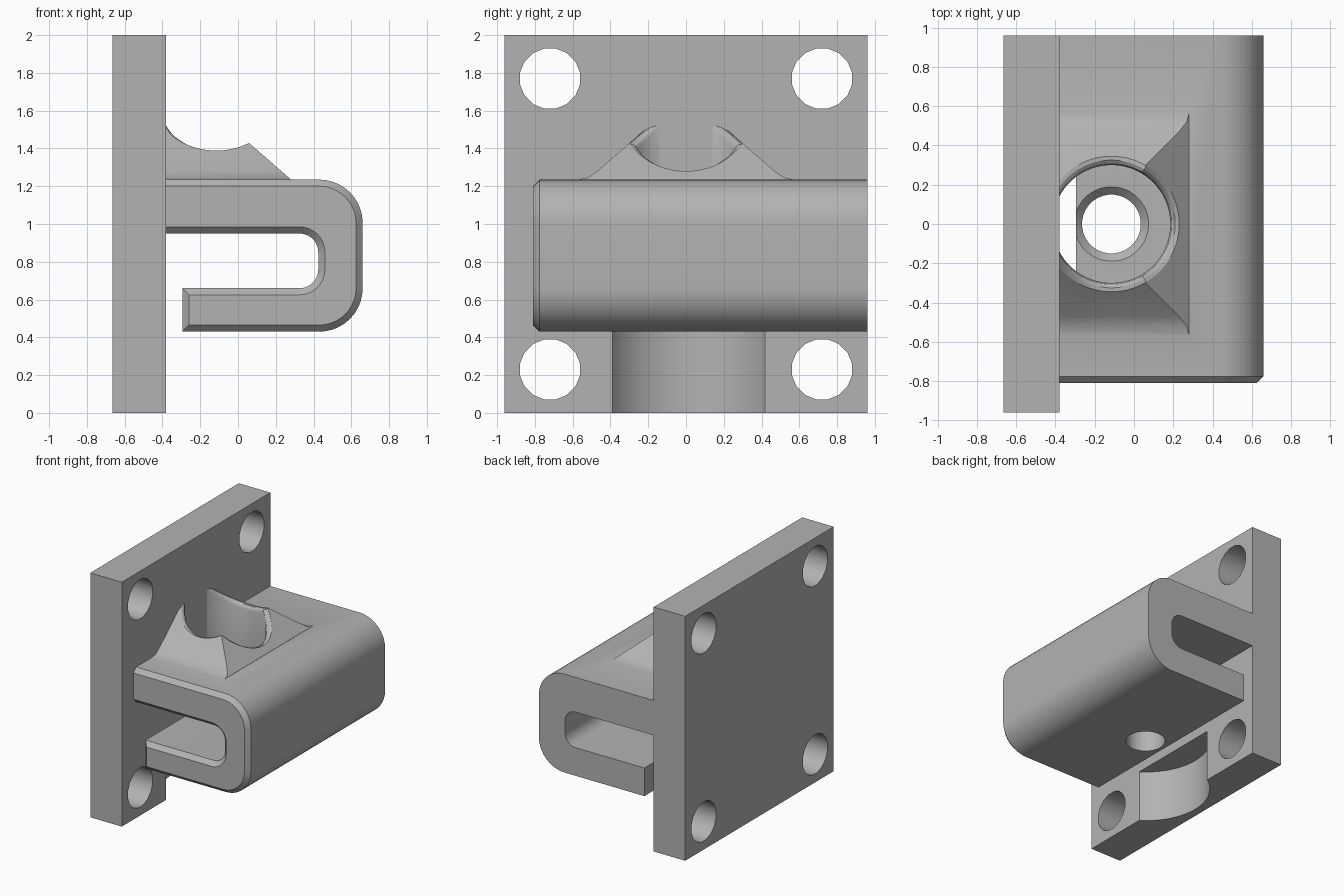
import bpy, bmesh, math
from mathutils import Vector

cube = bpy.data.objects.get("Cube")
if cube:
    bpy.data.objects.remove(cube, do_unlink=True)

grey = bpy.data.materials.new("plain grey")
grey.use_nodes = True
GREY = (0.45, 0.45, 0.45, 1)
grey.diffuse_color = GREY
grey.node_tree.nodes["Principled BSDF"].inputs["Base Color"].default_value = GREY

PLATE_X = -0.38          # front surface of the mounting plate
BORE_X = -0.115          # axis of the vertical bore
ARM_TOP = 1.235
SLOPE = 0.87


def new_object(name, bm):
    bmesh.ops.recalc_face_normals(bm, faces=bm.faces)
    mesh = bpy.data.meshes.new(name)
    bm.to_mesh(mesh)
    bm.free()
    mesh.materials.append(grey)
    obj = bpy.data.objects.new(name, mesh)
    bpy.context.collection.objects.link(obj)
    return obj


def loft(name, rings):
    """Skin a list of closed rings with equal point counts and cap both ends."""
    bm = bmesh.new()
    loops = [[bm.verts.new(p) for p in ring] for ring in rings]
    for a, b in zip(loops, loops[1:]):
        for i in range(len(a)):
            j = (i + 1) % len(a)
            bm.faces.new((a[i], a[j], b[j], b[i]))
    bm.faces.new(loops[0])
    bm.faces.new(loops[-1])
    return new_object(name, bm)


def circle(r, z, n=32, x=BORE_X, y=0.0):
    angles = [math.tau * (i + 0.5) / n for i in range(n)]
    return [(x + r * math.cos(a), y + r * math.sin(a), z) for a in angles]


def modify(obj, cutter, operation="DIFFERENCE"):
    """Apply a boolean and discard the helper."""
    mod = obj.modifiers.new("cut", "BOOLEAN")
    mod.operation = operation
    mod.solver = "EXACT"
    mod.object = cutter
    bpy.context.view_layer.objects.active = obj
    bpy.ops.object.modifier_apply(modifier=mod.name)
    bpy.data.objects.remove(cutter, do_unlink=True)


def arc(cx, cz, r, start, end, n=10):
    steps = [math.radians(start + (end - start) * i / n) for i in range(n + 1)]
    return [(cx + r * math.cos(a), cz + r * math.sin(a)) for a in steps]


# Mounting plate with four holes and a curved clearance groove
def box_ring(x):
    return [(x, -0.96, 0), (x, 0.96, 0), (x, 0.96, 2), (x, -0.96, 2)]


plate = loft("mounting_plate", [box_ring(-0.665), box_ring(PLATE_X)])
for y in (-0.72, 0.72):
    for z in (0.23, 1.77):
        rings = [[(x, y + py, z + px) for px, py, _ in circle(0.162, 0, 16, 0)]
                 for x in (-0.8, -0.2)]
        modify(plate, loft("hole_cutter", rings))
modify(plate, loft("groove_cutter", [circle(0.484, z, 64, y=0.015) for z in (-0.2, 0.43)]))


# Hook profile, shrunk by d for the chamfered front end
def hook_ring(y, d):
    r, s = 0.23 - d, 0.10 + d
    pts = [(PLATE_X - 0.02, ARM_TOP - d)]
    pts += arc(0.43, ARM_TOP - 0.23, r, 90, 0)
    pts += arc(0.43, 0.43 + 0.23, r, 0, -90)
    pts += [(-0.295 + d, 0.43 + d), (-0.295 + d, 0.66 - d)]
    pts += arc(0.325, 0.76, s, -90, 0)
    pts += arc(0.325, 0.85, s, 0, 90)
    pts += [(PLATE_X - 0.02, 0.95 + d)]
    return [(x, y, z) for x, z in pts]


hook = loft("hook", [hook_ring(-0.81, 0.035), hook_ring(-0.775, 0), hook_ring(0.96, 0)])

# Hipped collar on the upper arm, with softly flared sides
half = [(0.57, ARM_TOP), (0.52, 1.246), (0.47, 1.28)]
ridge = [(0, ARM_TOP + SLOPE * 0.52)]
outline = [(0.57, 1.15)] + half + ridge + [(-y, z) for y, z in reversed(half)] + [(-0.57, 1.15)]
collar = loft("collar", [[(x, y, z) for y, z in outline] for x in (PLATE_X - 0.02, 0.28)])
bm = bmesh.new()
bm.from_mesh(collar.data)
bmesh.ops.bisect_plane(bm, geom=bm.verts[:] + bm.edges[:] + bm.faces[:],
                       plane_co=Vector((0.28, 0, ARM_TOP + 0.001)),
                       plane_no=Vector((SLOPE, 0, 1)), clear_outer=True)
bmesh.ops.holes_fill(bm, edges=[e for e in bm.edges if e.is_boundary], sides=0)
bmesh.ops.recalc_face_normals(bm, faces=bm.faces)
bm.to_mesh(collar.data)
bm.free()
modify(hook, collar, "UNION")


# Wide bore through the collar and upper arm, with a rounded rim
def rim_ring(r, drop):
    ring = []
    for (x, y, _), (ox, oy, _) in zip(circle(r, 0, 64), circle(0.345, 0, 64)):
        rise = SLOPE * min(0.28 - ox, 0.52 - abs(oy))
        ring.append((x, y, ARM_TOP + rise - drop))
    return ring


modify(hook, loft("bore_cutter", [circle(0.30, 0.8, 64), rim_ring(0.30, 0.035),
                                  rim_ring(0.308, 0.015), rim_ring(0.325, 0.003),
                                  rim_ring(0.345, 0.003), circle(0.345, 2.5, 64)]))

# Small countersunk hole in the lower arm
modify(hook, loft("screw_cutter", [circle(0.15, 0.3), circle(0.15, 0.62),
                                   circle(0.19, 0.66), circle(0.19, 0.75)]))

# Smooth curved walls, keep hard edges
for obj in (plate, hook):
    bpy.ops.object.select_all(action="DESELECT")
    obj.select_set(True)
    bpy.context.view_layer.objects.active = obj
    bpy.ops.object.shade_smooth_by_angle(angle=math.radians(28))
